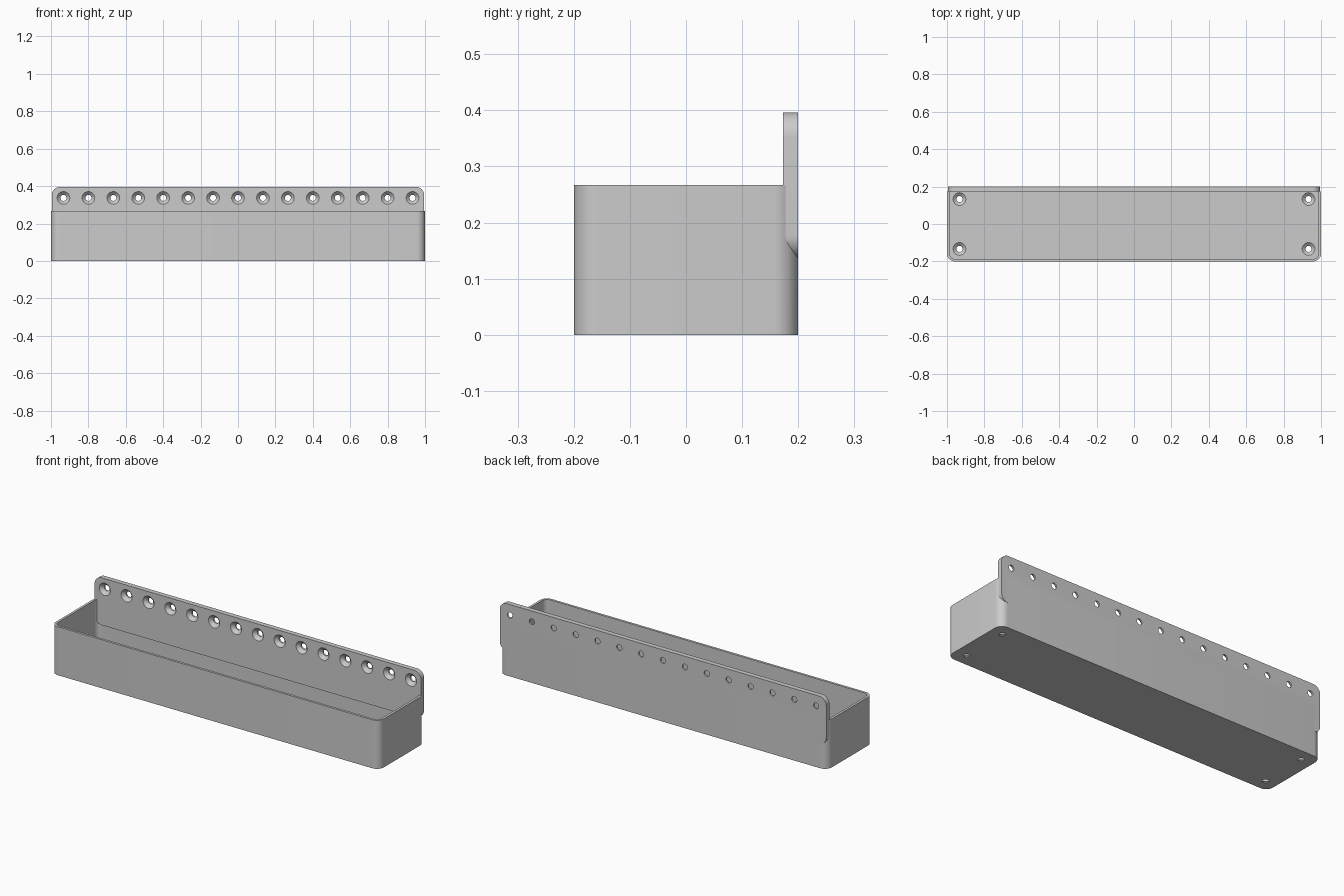
import bpy, bmesh, math
from mathutils import Matrix, Vector

cube = bpy.data.objects.get("Cube")
if cube:
    bpy.data.objects.remove(cube, do_unlink=True)

grey = bpy.data.materials.new("plain grey")
grey.use_nodes = True
colour = (0.6, 0.6, 0.6, 1)
grey.diffuse_color = colour
grey.node_tree.nodes["Principled BSDF"].inputs["Base Color"].default_value = colour

WALL, RADIUS, HEIGHT, FLOOR = 0.0133, 0.043, 0.267, 0.02
PLATE_FRONT, BACK = 0.173, 0.2
TO_BACK = Matrix.Rotation(math.radians(-90), 4, "X")   # local z becomes +y


def make_object(name, bm):
    bmesh.ops.recalc_face_normals(bm, faces=bm.faces)
    mesh = bpy.data.meshes.new(name)
    bm.to_mesh(mesh)
    bm.free()
    mesh.materials.append(grey)
    obj = bpy.data.objects.new(name, mesh)
    bpy.context.collection.objects.link(obj)
    return obj


def extrude_outline(bm, points, depth, matrix):
    face = bm.faces.new([bm.verts.new(matrix @ Vector((x, y, 0))) for x, y in points])
    made = bmesh.ops.extrude_face_region(bm, geom=[face])["geom"]
    shift = matrix.to_3x3() @ Vector((0, 0, depth))
    bmesh.ops.translate(bm, vec=shift, verts=[v for v in made if isinstance(v, bmesh.types.BMVert)])


def rounded_block(name, half_w, half_h, radius, depth, matrix, steps=10):
    points = []
    for corner, (sx, sy) in enumerate([(1, 1), (-1, 1), (-1, -1), (1, -1)]):
        for i in range(steps + 1):
            a = math.pi / 2 * (corner + i / steps)
            points.append((sx * (half_w - radius) + radius * math.cos(a),
                           sy * (half_h - radius) + radius * math.sin(a)))
    bm = bmesh.new()
    extrude_outline(bm, points, depth, matrix)
    return make_object(name, bm)


def screw_cutter(bm, matrix, thickness, sink, sides=32):
    """Countersunk hole: mouth at local z = 0, running to -thickness."""
    profile = [(0.034, 0.01), (0.034, 0), (0.016, -sink), (0.016, -thickness - 0.01)]
    rings = []
    for r, z in profile:
        rings.append([bm.verts.new(matrix @ Vector((r * math.cos(k * math.tau / sides),
                                                    r * math.sin(k * math.tau / sides), z)))
                      for k in range(sides)])
    for low, high in zip(rings, rings[1:]):
        for k in range(sides):
            n = (k + 1) % sides
            bm.faces.new((low[k], low[n], high[n], high[k]))
    bm.faces.new(rings[0])
    bm.faces.new(rings[-1])


def combine(target, other, operation):
    mod = target.modifiers.new(operation, "BOOLEAN")
    mod.operation, mod.object, mod.solver = operation, other, "EXACT"
    bpy.context.view_layer.update()
    evaluated = target.evaluated_get(bpy.context.evaluated_depsgraph_get())
    mesh = bpy.data.meshes.new_from_object(evaluated)
    target.modifiers.clear()
    target.data = mesh
    bpy.data.objects.remove(other, do_unlink=True)


# Open tray with rounded corners
tray = rounded_block("tray_with_mounting_plate", 1, BACK, RADIUS, HEIGHT, Matrix())
cavity = rounded_block("cavity_cutter", 1 - WALL, BACK - WALL, RADIUS - WALL, HEIGHT,
                       Matrix.Translation((0, 0, FLOOR)))
combine(tray, cavity, "DIFFERENCE")

# Upright mounting plate along the back
bottom, top = 0.135, 0.396
plate = rounded_block("mounting_plate", 0.995, (top - bottom) / 2, RADIUS, BACK - PLATE_FRONT,
                      Matrix.Translation((0, PLATE_FRONT, (top + bottom) / 2)) @ TO_BACK)
combine(tray, plate, "UNION")

# Countersunk screw holes in the plate and the floor
bm = bmesh.new()
to_front = Matrix.Rotation(math.radians(90), 4, "X")
pitch = 0.1333
for i in range(-7, 8):
    screw_cutter(bm, Matrix.Translation((i * pitch, PLATE_FRONT, 0.337)) @ to_front,
                 BACK - PLATE_FRONT, 0.018)
for x in (-7 * pitch, 7 * pitch):
    for y in (-pitch, pitch):
        screw_cutter(bm, Matrix.Translation((x, y, FLOOR)), FLOOR, 0.015)
combine(tray, make_object("screw_hole_cutter", bm), "DIFFERENCE")

# Smooth curved walls, crisp edges
bpy.ops.object.select_all(action="DESELECT")
tray.select_set(True)
bpy.context.view_layer.objects.active = tray
bpy.ops.object.shade_smooth_by_angle(angle=math.radians(30))
